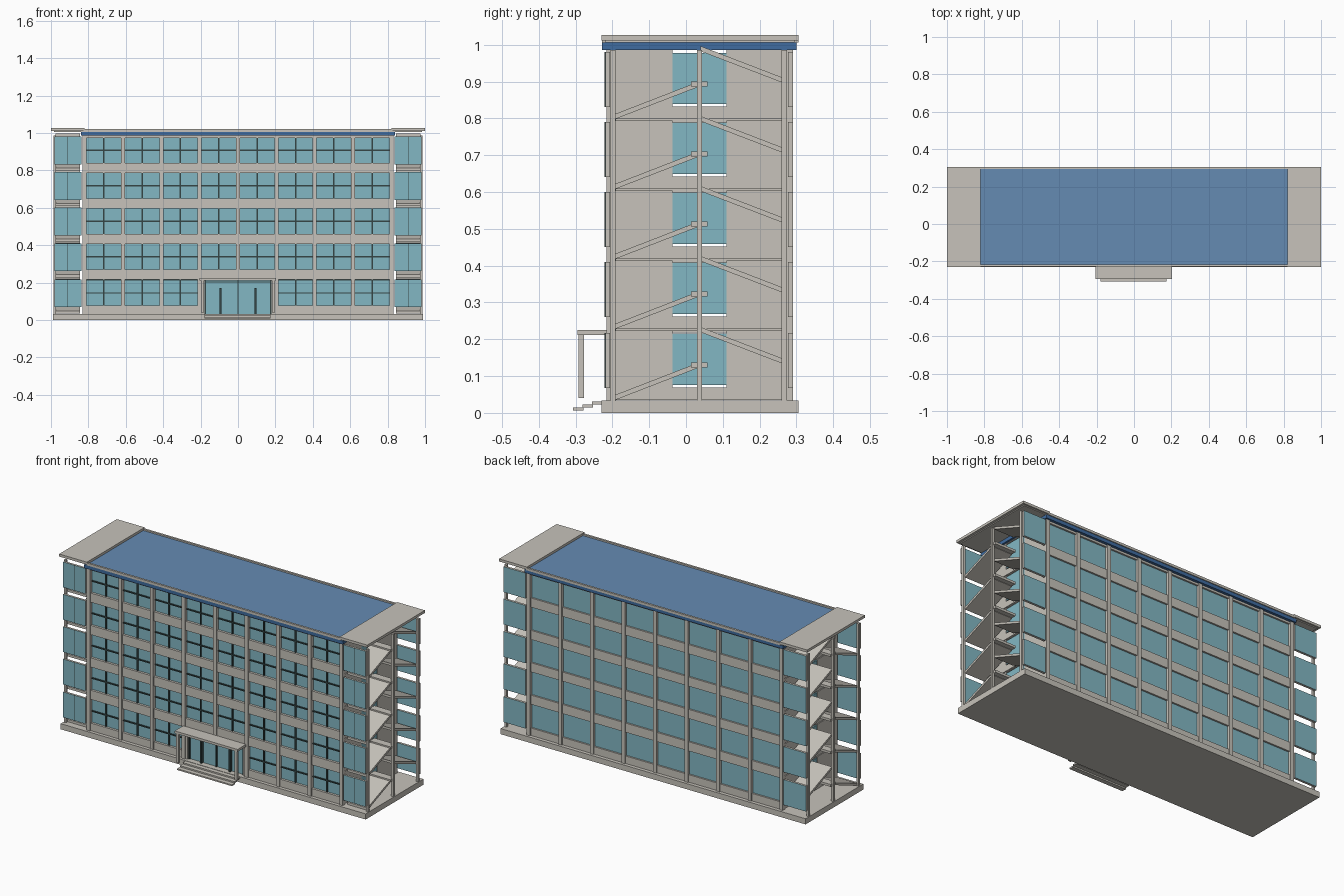
import bpy, bmesh

if "Cube" in bpy.data.objects:
    bpy.data.objects.remove(bpy.data.objects["Cube"])


def mat(name, rgb):
    m = bpy.data.materials.new(name)
    m.diffuse_color = (*rgb, 1)
    m.use_nodes = True
    m.node_tree.nodes["Principled BSDF"].inputs["Base Color"].default_value = m.diffuse_color
    return m


CONCRETE = mat("concrete", (0.57, 0.545, 0.495))
GLASS = mat("teal_glass", (0.225, 0.475, 0.55))
ROOF_EDGE = mat("roof_edge_blue", (0.05, 0.15, 0.35))
ROOF_TOP = mat("roof_top_blue", (0.13, 0.26, 0.45))
METAL = mat("dark_metal", (0.035, 0.06, 0.06))


class Part:
    """Collects boxes and prisms into one named object."""

    def __init__(self, name, *mats):
        self.name, self.mats, self.bm = name, mats, bmesh.new()

    def prism(self, x0, x1, prof):
        a = [self.bm.verts.new((x0, y, z)) for y, z in prof]
        b = [self.bm.verts.new((x1, y, z)) for y, z in prof]
        n = len(prof)
        self.bm.faces.new(a)
        self.bm.faces.new(b[::-1])
        for i in range(n):
            j = (i + 1) % n
            self.bm.faces.new((a[i], b[i], b[j], a[j]))

    def box(self, x0, x1, y0, y1, z0, z1):
        self.prism(x0, x1, [(y0, z0), (y1, z0), (y1, z1), (y0, z1)])

    def done(self, rule=None):
        bmesh.ops.recalc_face_normals(self.bm, faces=self.bm.faces[:])
        if rule:
            for f in self.bm.faces:
                f.material_index = rule(f.normal)
        me = bpy.data.meshes.new(self.name)
        self.bm.to_mesh(me)
        self.bm.free()
        for m in self.mats:
            me.materials.append(m)
        bpy.context.collection.objects.link(bpy.data.objects.new(self.name, me))


H = 0.19
FLOORS = [0.035 + H * i + (0.003 if i else 0) for i in range(5)]
TOP = 0.986
COLS = [-0.82 + 0.205 * i for i in range(9)]

# Ground slab and entrance steps
p = Part("base_slab", CONCRETE)
p.box(-0.99, 0.99, -0.23, 0.305, 0, 0.033)
p.done()
p = Part("entrance_steps", CONCRETE)
for i in range(3):
    y = -0.307 + 0.026 * i
    p.box(-0.18, 0.175, y, y + 0.028, 0.007 + 0.008 * i, 0.015 + 0.008 * i)
p.done()

# Roof: blue deck, parapets, end slabs
p = Part("roof_deck", ROOF_EDGE, ROOF_TOP)
p.box(-0.84, 0.84, -0.228, 0.3, TOP, 1.006)
p.box(-0.82, 0.82, -0.215, 0.293, 1.006, 1.012)
p.done(lambda n: 1 if n.z > 0.5 else 0)
p = Part("roof_parapets", CONCRETE)
for y in (-0.228, 0.293):
    p.box(-0.825, 0.825, y, y + 0.012, 1.006, 1.02)
p.done()
p = Part("roof_end_slabs", CONCRETE)
for s in (-1, 1):
    p.box(s * 0.82, s * 1.0, -0.23, 0.305, 1.011, 1.026)
    p.box(s * 0.82, s * 0.985, -0.22, 0.295, 1.006, 1.011)
p.done()

# Main glazing, front and back
p = Part("main_glazing", GLASS)
for y in (-0.196, 0.268):
    p.box(-0.82, 0.82, y, y + 0.006, 0.033, TOP)
p.done()

# Horizontal spandrel bands
p = Part("floor_bands", CONCRETE)
for i, z in enumerate(FLOORS):
    z0 = z - 0.012 if i else 0.033
    p.box(-0.82, 0.82, 0.27, 0.284, z0, z + 0.042)
    if i:
        p.box(-0.82, 0.82, -0.21, -0.194, z0, z + 0.042)
    else:
        for s in (-1, 1):
            p.box(s * 0.2, s * 0.82, -0.21, -0.194, z0, z + 0.042)
for y in (-0.21, 0.27):
    p.box(-0.82, 0.82, y, y + 0.014, TOP - 0.012, TOP)
p.done()

# Facade columns
p = Part("facade_columns", CONCRETE)
for x in COLS:
    z0 = 0.225 if abs(x) < 0.1 else 0.033
    p.box(x - 0.011, x + 0.011, -0.216, -0.194, z0, TOP)
    p.box(x - 0.011, x + 0.011, 0.27, 0.29, 0.033, TOP)
p.done()

# Dark window bars on the front
p = Part("window_bars", METAL)
for i, z in enumerate(FLOORS):
    top = z + H - 0.009
    for x in COLS[:-1]:
        if i == 0 and abs(x + 0.1025) < 0.15:
            continue
        c = x + 0.1025
        p.box(c - 0.004, c + 0.004, -0.202, -0.195, z + 0.042, top)
        p.box(x, x + 0.205, -0.202, -0.195, z + 0.106, z + 0.113)
    p.box(-0.82, 0.82, -0.2, -0.195, top - 0.004, top)
p.done()

# Entrance canopy, posts and doors
p = Part("entrance_canopy", CONCRETE)
p.box(-0.205, 0.203, -0.294, -0.215, 0.211, 0.225)
for s in (-1, 1):
    p.box(s * 0.182, s * 0.197, -0.292, -0.277, 0.04, 0.211)
    p.box(s * 0.18, s * 0.2, -0.21, -0.194, 0.033, 0.211)
p.done()
p = Part("entrance_door_bars", METAL)
for x in (-0.175, 0, 0.175):
    p.box(x - 0.003, x + 0.003, -0.204, -0.195, 0.033, 0.211)
for x in (-0.093, 0.093):
    p.box(x - 0.005, x + 0.005, -0.212, -0.195, 0.033, 0.17)
p.box(-0.18, 0.18, -0.203, -0.195, 0.2, 0.206)
p.done()

# Interior floors
p = Part("interior_floors", CONCRETE)
for z in FLOORS[1:]:
    p.box(-0.815, 0.815, -0.19, 0.268, z - 0.01, z)
p.done()

# Cross walls beside the stairs, with an opening and window on every storey
wall = Part("stair_walls", CONCRETE)
win = Part("stair_wall_windows", GLASS)
for s in (-1, 1):
    a, b = s * 0.815, s * 0.828
    for i, z in enumerate(FLOORS):
        top = TOP if i == 4 else FLOORS[i + 1] - 0.004
        lo, hi = z + 0.034, z + 0.187
        wall.box(a, b, -0.2, -0.037, z, top)
        wall.box(a, b, 0.11, 0.278, z, top)
        wall.box(a, b, -0.037, 0.11, z, lo)
        if top > hi:
            wall.box(a, b, -0.037, 0.11, hi, top)
        win.box(s * 0.818, s * 0.825, -0.037, 0.11, lo + 0.007, hi - 0.007)
wall.done()
win.done()

# Stair towers: columns, ramps, landings
col = Part("stair_columns", CONCRETE)
ramp = Part("stair_flights", CONCRETE)
land = Part("stair_landings", CONCRETE)
pane = Part("stair_glass_panels", CONCRETE, GLASS)
bar = Part("stair_panel_bars", METAL)
for s in (-1, 1):
    for y in (-0.205, 0.03, 0.26):
        col.box(s * 0.973, s * 0.987, y, y + 0.014, 0.033, TOP)
    a, b = s * 0.845, s * 0.975
    for z in FLOORS:
        ramp.prism(a, b, [(-0.192, z), (0.03, z + 0.086),
                          (0.03, z + 0.1), (-0.192, z + 0.014)])
        ramp.prism(a, b, [(0.264, z + 0.098), (0.04, z + 0.184),
                          (0.04, z + 0.198), (0.264, z + 0.112)])
        land.box(a, s * 0.98, 0.014, 0.058, z + 0.088, z + 0.102)
        for y0, y1 in ((-0.219, -0.206), (0.277, 0.291)):
            pane.box(s * 0.838, s * 0.982, y0, y1, z + 0.033, z + 0.182)
        bar.box(s * 0.908, s * 0.911, -0.221, -0.218, z + 0.033, z + 0.182)
col.done()
ramp.done()
land.done()
pane.done(lambda n: 1 if abs(n.y) > 0.5 else 0)
bar.done()
